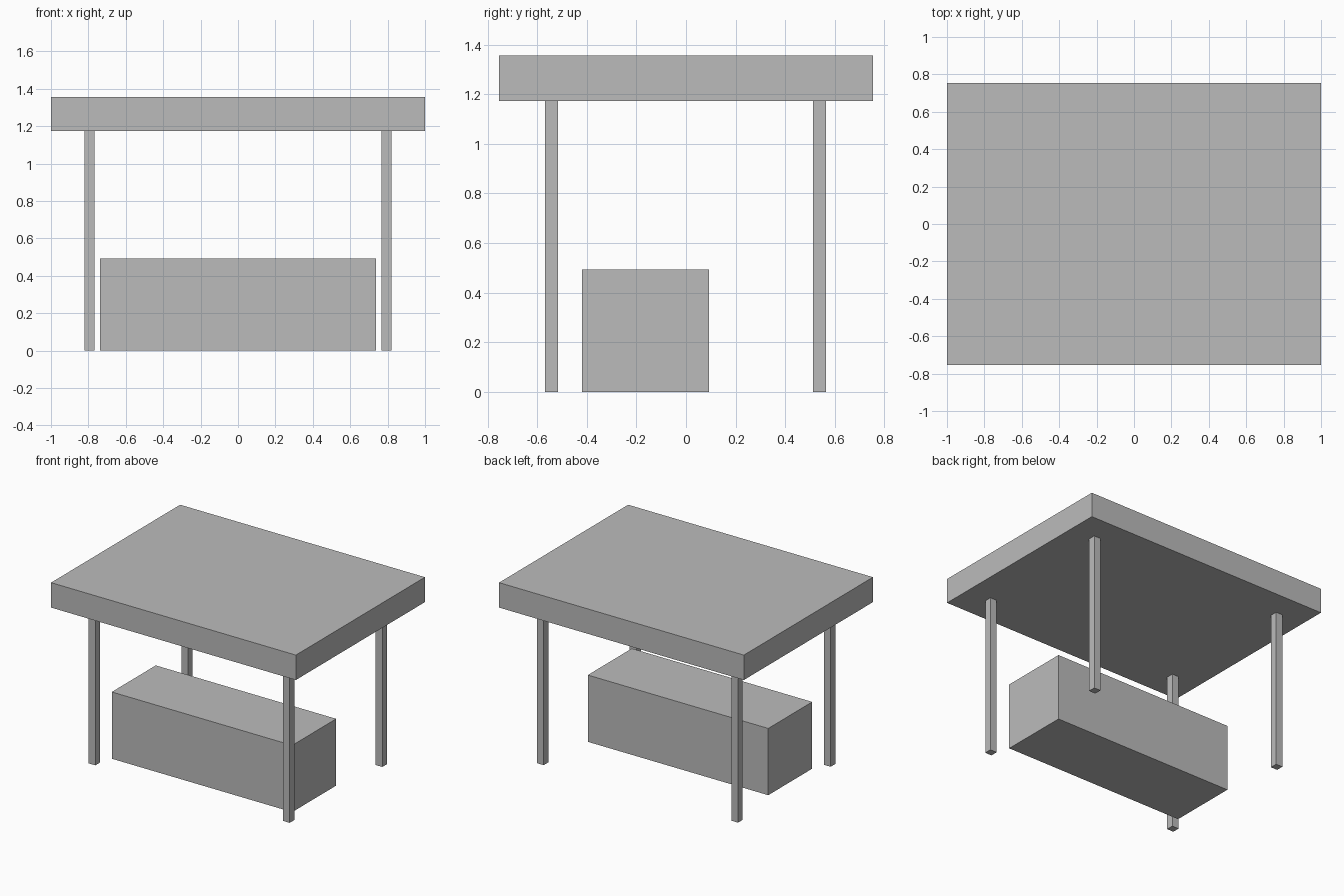
import bpy
import bmesh

# Remove the default cube
default = bpy.data.objects.get("Cube")
if default:
    bpy.data.objects.remove(default, do_unlink=True)

# Single plain grey
GREY = (0.5, 0.5, 0.5, 1.0)
grey = bpy.data.materials.new("plain grey")
grey.use_nodes = True
grey.diffuse_color = GREY
grey.node_tree.nodes["Principled BSDF"].inputs["Base Color"].default_value = GREY


def box(name, low, high):
    """Flat-shaded box between two opposite corners."""
    bm = bmesh.new()
    bmesh.ops.create_cube(bm, size=1)
    for v in bm.verts:
        v.co = [(a + b) / 2 + c * (b - a) for a, b, c in zip(low, high, v.co)]
    mesh = bpy.data.meshes.new(name)
    bm.to_mesh(mesh)
    bm.free()
    mesh.materials.append(grey)
    obj = bpy.data.objects.new(name, mesh)
    bpy.context.collection.objects.link(obj)
    return obj


ROOF_BOTTOM = 1.173
POST_HALF = 0.027

# Thick flat roof
box("roof", (-1, -0.753, ROOF_BOTTOM), (1, 0.753, 1.357))

# Counter, set toward the front
box("counter", (-0.737, -0.42, 0), (0.737, 0.093, 0.493))

# Four square posts under the roof
for side, x in (("left", 0.794), ("right", -0.794)):
    for end, y in (("front", -0.542), ("back", 0.538)):
        box(f"{end}_{side}_post",
            (x - POST_HALF, y - POST_HALF, 0),
            (x + POST_HALF, y + POST_HALF, ROOF_BOTTOM))
